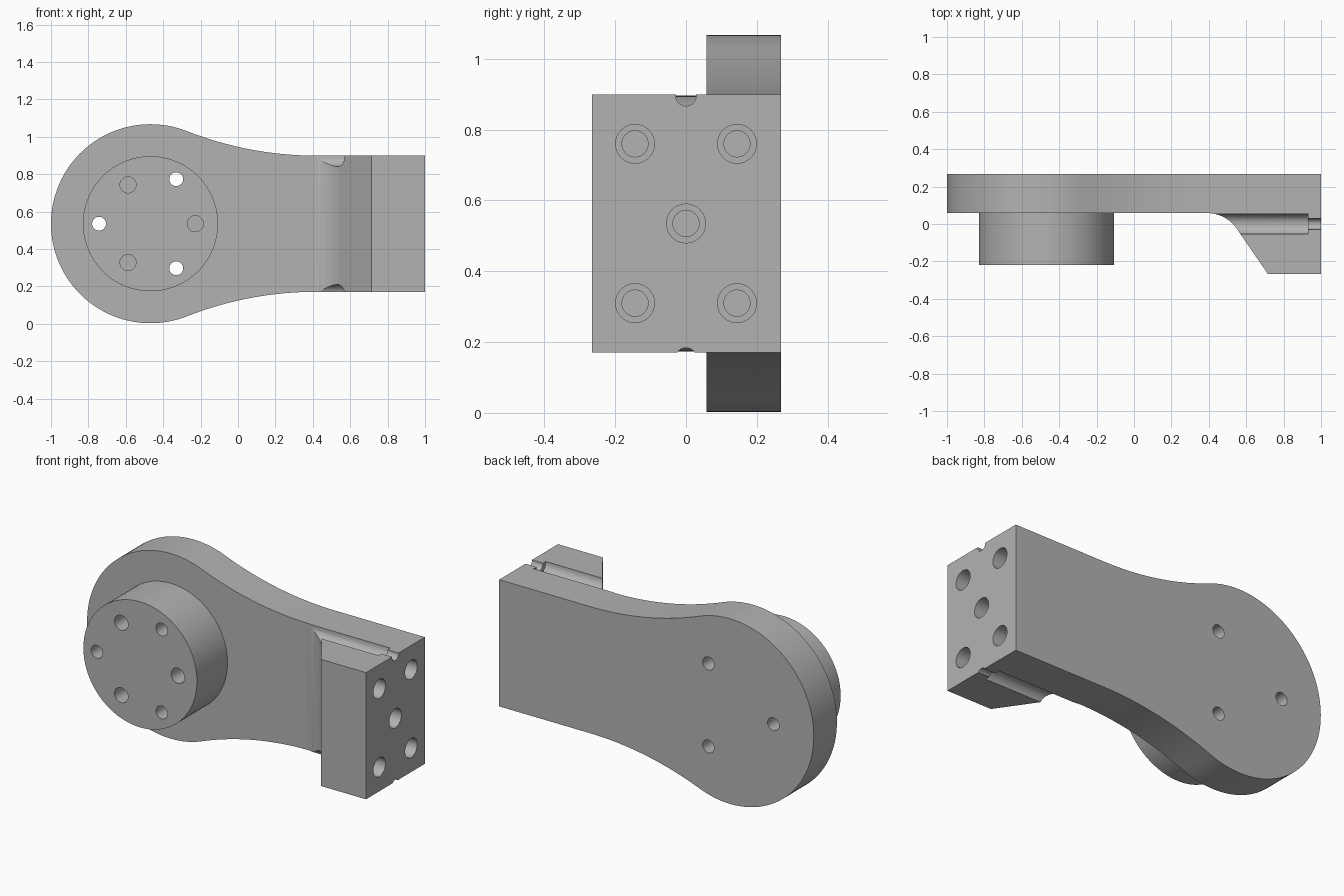
import bpy, bmesh, math
from mathutils import Vector

cube = bpy.data.objects.get("Cube")
if cube:
    bpy.data.objects.remove(cube, do_unlink=True)

# One grey material
grey = bpy.data.materials.new("machined grey")
grey.use_nodes = True
GREY = (0.45, 0.45, 0.45, 1)
grey.diffuse_color = GREY
grey.node_tree.nodes["Principled BSDF"].inputs["Base Color"].default_value = GREY

# Main dimensions
CX, CZ, HEAD_R = -0.468, 0.535, 0.532      # round head
HALF, TANGENT_X = 0.364, 0.42              # straight neck
FRONT, BACK, PLATE_FRONT = -0.266, 0.268, 0.058


def make_object(name, bm):
    bmesh.ops.recalc_face_normals(bm, faces=bm.faces[:])
    mesh = bpy.data.meshes.new(name)
    bm.to_mesh(mesh)
    bm.free()
    mesh.materials.append(grey)
    obj = bpy.data.objects.new(name, mesh)
    bpy.context.collection.objects.link(obj)
    return obj


def prism(name, points, depth):
    """Extrude a closed outline along a vector."""
    bm = bmesh.new()
    face = bm.faces.new([bm.verts.new(p) for p in points])
    ext = bmesh.ops.extrude_face_region(bm, geom=[face])
    verts = [g for g in ext["geom"] if isinstance(g, bmesh.types.BMVert)]
    bmesh.ops.translate(bm, verts=verts, vec=Vector(depth))
    return make_object(name, bm)


def stepped_cylinder(name, axis, centre, sections, sides=48):
    """Turned solid: sections are (position along axis, radius)."""
    bm = bmesh.new()
    rings = []
    for pos, r in sections:
        ring = []
        for i in range(sides):
            a = 2 * math.pi * i / sides
            u, v = centre[0] + r * math.cos(a), centre[1] + r * math.sin(a)
            ring.append(bm.verts.new((pos, u, v) if axis == "x" else (u, pos, v)))
        rings.append(ring)
    for a, b in zip(rings, rings[1:]):
        for i in range(sides):
            j = (i + 1) % sides
            bm.faces.new((a[i], a[j], b[j], b[i]))
    bm.faces.new(rings[0])
    bm.faces.new(rings[-1])
    return make_object(name, bm)


def combine(target, tool, operation):
    mod = target.modifiers.new("cut", "BOOLEAN")
    mod.operation, mod.solver, mod.object = operation, "EXACT", tool
    bpy.context.view_layer.objects.active = target
    bpy.ops.object.modifier_apply(modifier=mod.name)
    bpy.data.objects.remove(tool, do_unlink=True)


# Arm outline: head circle blended into the neck by a tangent concave arc
dx = TANGENT_X - CX
blend_r = (dx * dx + HALF ** 2 - HEAD_R ** 2) / (2 * (HEAD_R - HALF))
blend_z = HALF + blend_r
touch = math.atan2(blend_z, dx)
upper = [(1.0, HALF)]
for i in range(25):
    a = -math.pi / 2 + (touch - math.pi / 2) * i / 24
    upper.append((TANGENT_X + blend_r * math.cos(a), blend_z + blend_r * math.sin(a)))
for i in range(1, 41):
    a = touch + (math.pi - touch) * i / 40
    upper.append((CX + HEAD_R * math.cos(a), HEAD_R * math.sin(a)))
outline = upper + [(x, -z) for x, z in reversed(upper[:-1])]
arm = prism("arm_bracket", [(x, FRONT, CZ + z) for x, z in outline],
            (0, BACK - FRONT, 0))

# Front relief that leaves a thin plate and a sloped mounting block
slope = math.atan2(0.324, 0.223)
corner_x, fillet_r = 0.715 - 0.223, 0.19
start_x = corner_x - fillet_r * math.tan(slope / 2)
relief = [(-1.2, PLATE_FRONT)]
for i in range(15):
    a = slope * i / 14
    relief.append((start_x + fillet_r * math.sin(a),
                   PLATE_FRONT - fillet_r * (1 - math.cos(a))))
run = 0.1 * 0.223 / 0.324
relief += [(0.715 + run, FRONT - 0.1), (-1.2, FRONT - 0.1)]
combine(arm, prism("relief", [(x, y, -0.2) for x, y in relief], (0, 0, 1.6)),
        "DIFFERENCE")

# Round boss on the head
combine(arm, stepped_cylinder("boss", "y", (CX, CZ),
                              [(-0.22, 0.361), (0.12, 0.361)], 96), "UNION")

# Boss holes: three through, three blind
for i in range(3):
    a = math.pi + i * math.tau / 3
    for angle, pitch, r, end in ((a, 0.275, 0.037, 0.4),
                                 (a + math.pi, 0.24, 0.043, 0.0)):
        centre = (CX + pitch * math.cos(angle), CZ + pitch * math.sin(angle))
        combine(arm, stepped_cylinder("hole", "y", centre,
                                      [(-0.3, r), (end, r)], 32), "DIFFERENCE")

# Stepped mounting holes in the end face
for y, z in ((0, 0), (-0.144, 0.225), (0.144, 0.225),
             (-0.144, -0.225), (0.144, -0.225)):
    steps = [(1.1, 0.055), (0.80, 0.055), (0.80, 0.037), (0.73, 0.037)]
    combine(arm, stepped_cylinder("mount_hole", "x", (y, CZ + z), steps, 32),
            "DIFFERENCE")

# Half-round grooves along the top and bottom of the block
for z in (0.896, 0.155):
    steps = [(0.36, 0.055), (0.93, 0.055), (0.93, 0.029), (1.1, 0.029)]
    combine(arm, stepped_cylinder("groove", "x", (0, z), steps, 40), "DIFFERENCE")

# Smooth curved walls, crisp edges
bpy.ops.object.select_all(action="DESELECT")
arm.select_set(True)
bpy.context.view_layer.objects.active = arm
bpy.ops.object.shade_smooth_by_angle(angle=math.radians(25))
weighted = arm.modifiers.new("even shading", "WEIGHTED_NORMAL")
weighted.keep_sharp = True
